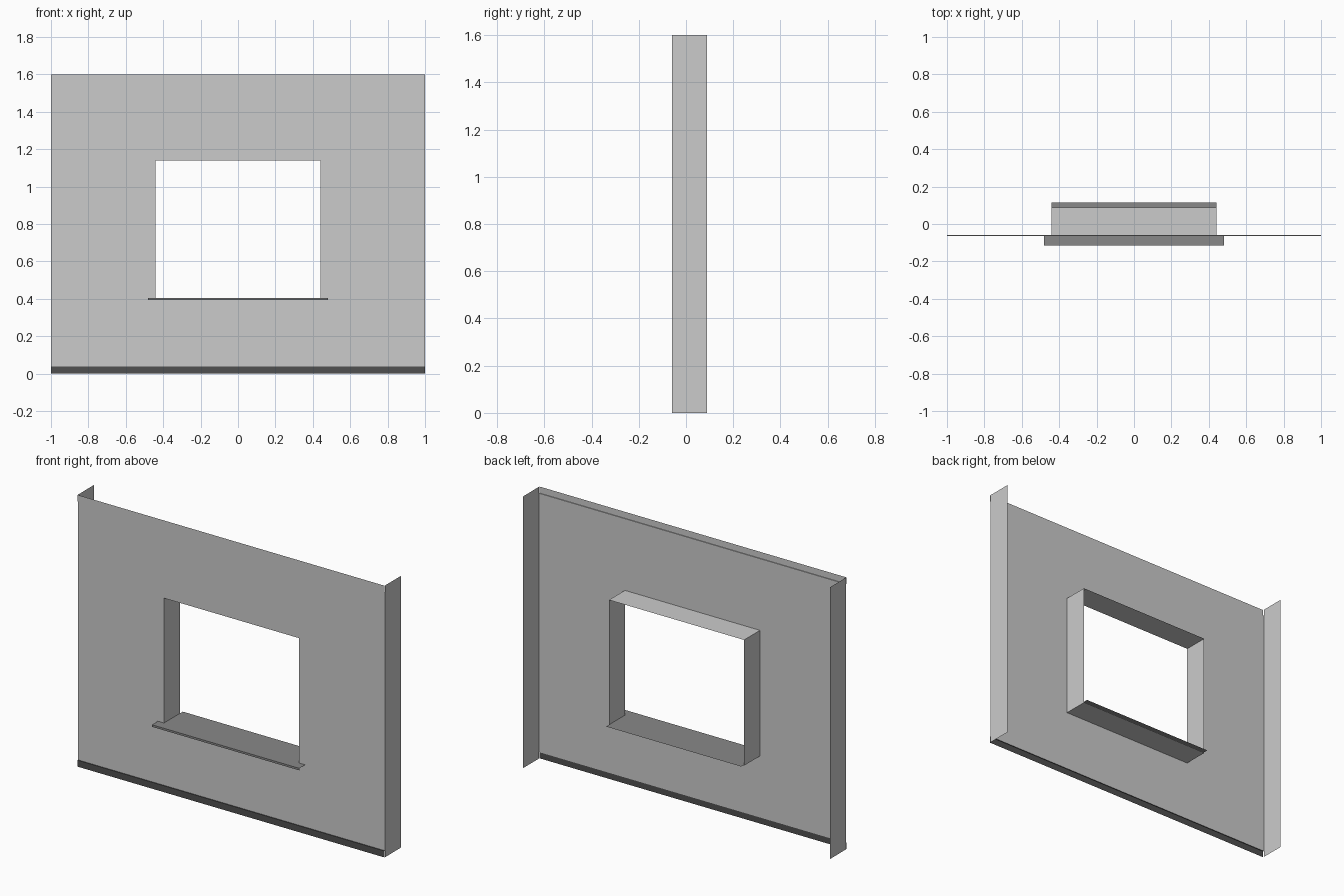
import bpy

if "Cube" in bpy.data.objects:
    bpy.data.objects.remove(bpy.data.objects["Cube"])

# Key dimensions (thin sheet construction)
HALF_W, TOP, BAND = 1.0, 1.6, 0.038
FRONT, STEP, BACK = -0.06, -0.0645, 0.088
WX, WZ0, WZ1 = 0.44, 0.40, 1.14


def grey(name, value):
    m = bpy.data.materials.new(name)
    m.diffuse_color = (value, value, value, 1)
    m.use_nodes = True
    m.node_tree.nodes["Principled BSDF"].inputs["Base Color"].default_value = m.diffuse_color
    return m


def make(name, verts, faces, mat=None):
    me = bpy.data.meshes.new(name)
    me.from_pydata(verts, [], faces)
    ob = bpy.data.objects.new(name, me)
    bpy.context.collection.objects.link(ob)
    if mat:
        me.materials.append(mat)
    return ob


def fold(name, profile, half, mat=None):
    """Sweep an open (y, z) profile along x from -half to half."""
    verts = [(x, y, z) for y, z in profile for x in (-half, half)]
    faces = [(2 * i, 2 * i + 1, 2 * i + 3, 2 * i + 2) for i in range(len(profile) - 1)]
    return make(name, verts, faces, mat)


dark, mid, light = grey("dark_grey", 0.08), grey("mid_grey", 0.25), grey("light_grey", 0.55)

# Front wall: outer rectangle and window rectangle joined by four faces
def ring(x, z0, z1, y):
    return [(-x, y, z0), (x, y, z0), (x, y, z1), (-x, y, z1)]


quads = [(i, (i + 1) % 4, 4 + (i + 1) % 4, 4 + i) for i in range(4)]
make("front_wall", ring(HALF_W, BAND, TOP - BAND, FRONT) + ring(WX, WZ0, WZ1, FRONT), quads)

# Window reveal running back from the opening
make("window_reveal", ring(WX, WZ0, WZ1, FRONT) + ring(WX, WZ0, WZ1, BACK),
     [q[::-1] for q in quads])

# Slightly proud bands along the bottom and top of the wall
fold("skirting_band", [(STEP, 0), (STEP, BAND), (FRONT, BAND)], HALF_W, dark)
fold("top_band", [(FRONT, TOP - BAND), (STEP, TOP - BAND), (STEP, TOP)], HALF_W, light)

# Side returns
for side, s in (("left", -1), ("right", 1)):
    x = s * HALF_W
    f = (0, 1, 2, 3) if s > 0 else (3, 2, 1, 0)
    make(side + "_return", [(x, FRONT, 0), (x, BACK, 0), (x, BACK, TOP), (x, FRONT, TOP)], [f])

# Sill: wide nose with drip lip outside, narrower board through the opening
SILL = 0.405
fold("sill_nose", [(-0.115, 0.393), (-0.115, SILL), (FRONT, SILL)], 0.48, mid)
fold("sill_board", [(FRONT, SILL), (0.115, SILL)], WX, mid)
